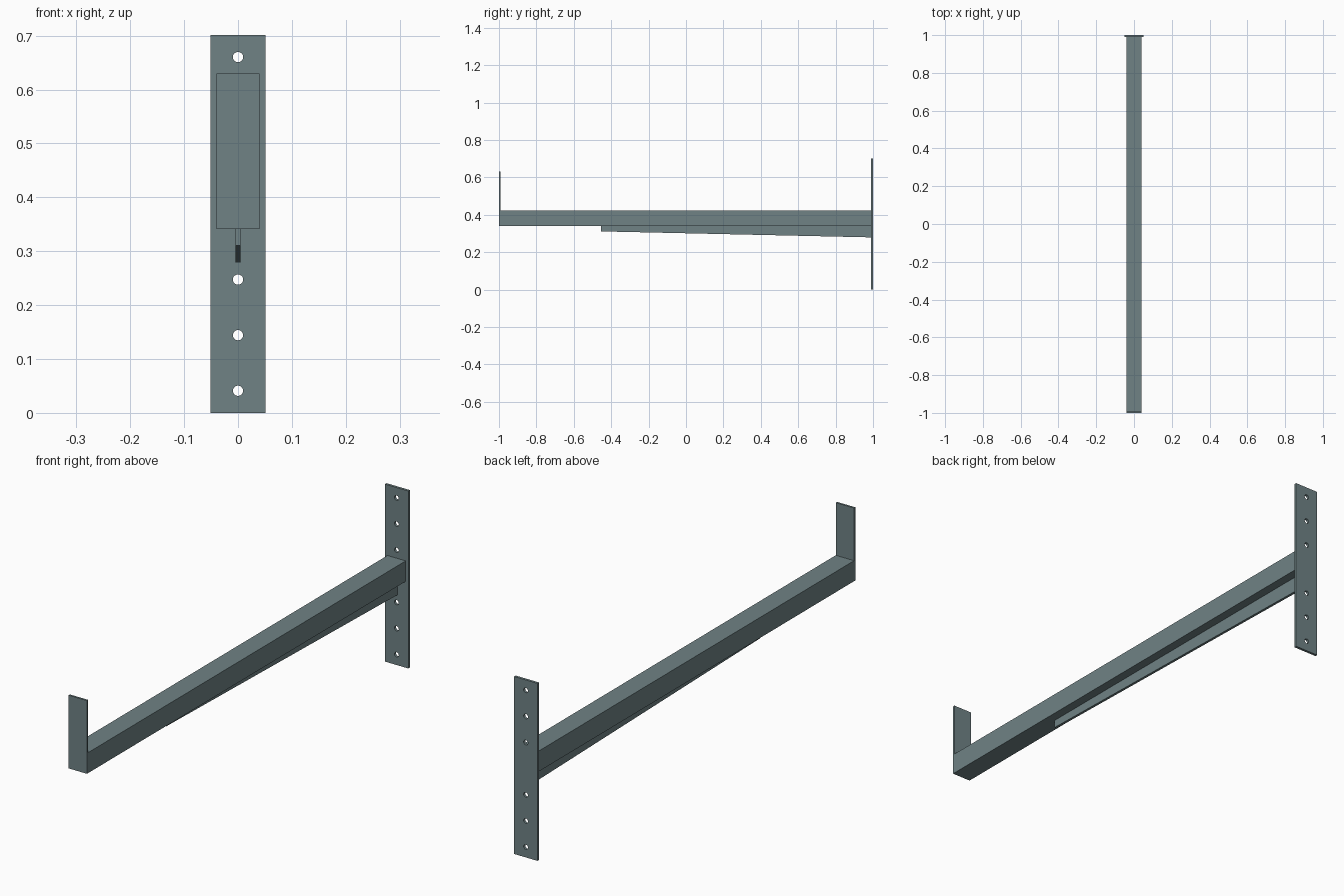
import bpy
import bmesh
import math
from mathutils import Matrix

if "Cube" in bpy.data.objects:
    bpy.data.objects.remove(bpy.data.objects["Cube"])

steel = bpy.data.materials.new("grey_green_steel")
steel.diffuse_color = (0.16, 0.225, 0.235, 1)
steel.use_nodes = True
steel.node_tree.nodes["Principled BSDF"].inputs["Base Color"].default_value = steel.diffuse_color


def finish(name, bm):
    bmesh.ops.recalc_face_normals(bm, faces=bm.faces)
    mesh = bpy.data.meshes.new(name)
    bm.to_mesh(mesh)
    bm.free()
    mesh.materials.append(steel)
    obj = bpy.data.objects.new(name, mesh)
    bpy.context.collection.objects.link(obj)
    return obj


def prism(name, profile, half_width):
    """Extrude a (y, z) side profile across x."""
    bm = bmesh.new()
    face = bm.faces.new([bm.verts.new((-half_width, y, z)) for y, z in profile])
    ext = bmesh.ops.extrude_face_region(bm, geom=[face])
    verts = [v for v in ext["geom"] if isinstance(v, bmesh.types.BMVert)]
    bmesh.ops.translate(bm, verts=verts, vec=(2 * half_width, 0, 0))
    return finish(name, bm)


def box(name, half_width, y0, y1, z0, z1):
    return prism(name, [(y0, z0), (y1, z0), (y1, z1), (y0, z1)], half_width)


# Horizontal arm, front stop plate and wall plate
box("arm_beam", 0.04, -0.992, 0.99, 0.341, 0.422)
box("front_stop_plate", 0.04, -1.0, -0.992, 0.341, 0.63)
wall_plate = box("wall_plate", 0.051, 0.99, 1.0, 0.0, 0.701)

# Tapered stiffening rib under the arm
prism("under_rib", [(-0.455, 0.341), (-0.455, 0.311), (0.99, 0.279), (0.99, 0.341)], 0.005)

# Bolt holes: three below and three above the arm
bm = bmesh.new()
for i in (0, 1, 2, 4, 5, 6):
    bmesh.ops.create_cone(
        bm, cap_ends=True, segments=32, radius1=0.0095, radius2=0.0095, depth=0.05,
        matrix=Matrix.Translation((0, 0.995, 0.041 + i * 0.1032))
        @ Matrix.Rotation(math.pi / 2, 4, "X"))
cutter = finish("bolt_hole_cutter", bm)
cutter.hide_render = True
cutter.hide_viewport = True
mod = wall_plate.modifiers.new("bolt_holes", "BOOLEAN")
mod.operation = "DIFFERENCE"
mod.solver = "EXACT"
mod.object = cutter
